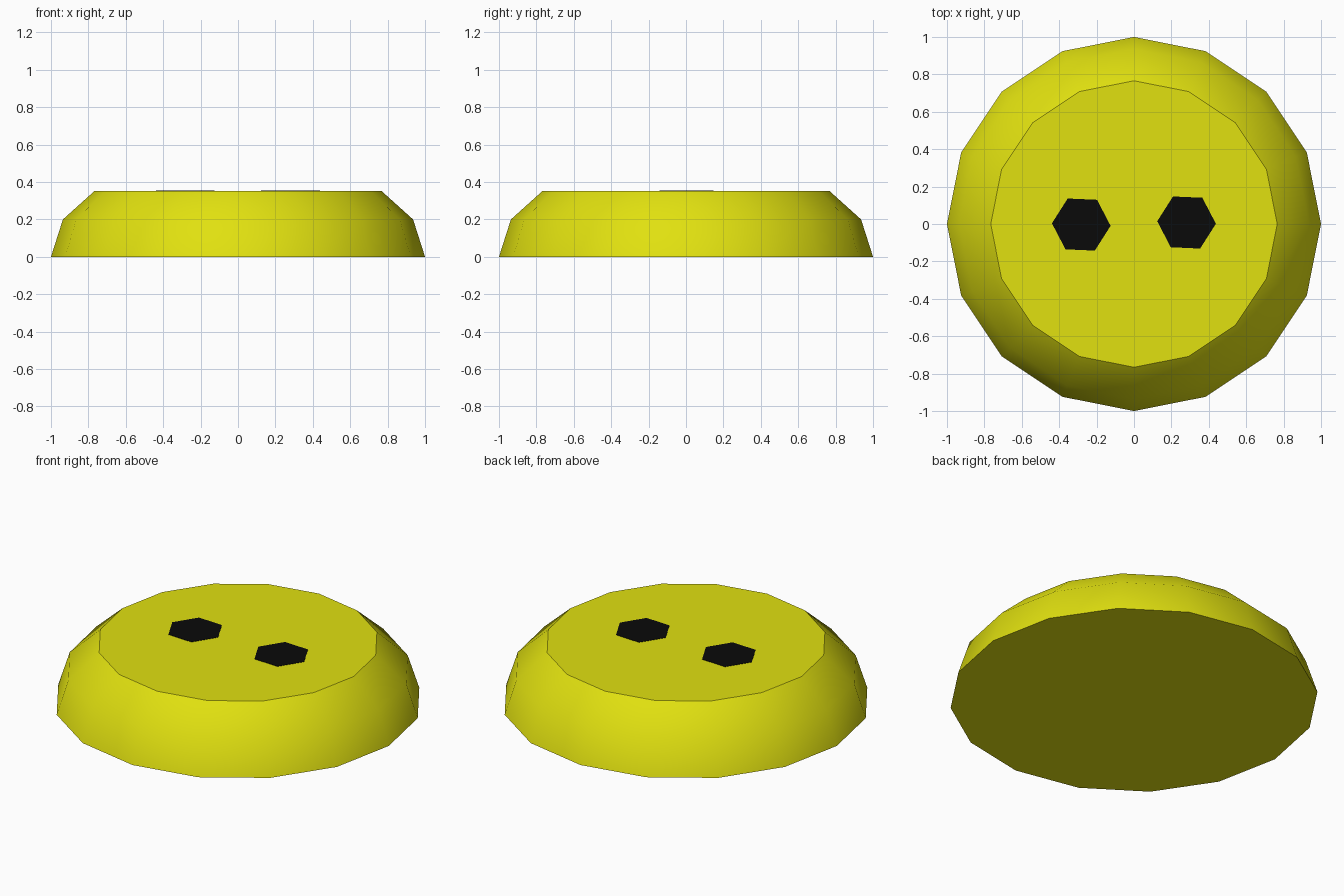
import bpy, bmesh, math
from mathutils import Matrix

if "Cube" in bpy.data.objects:
    bpy.data.objects.remove(bpy.data.objects["Cube"])


def material(name, rgb):
    m = bpy.data.materials.new(name)
    m.diffuse_color = (*rgb, 1.0)
    m.use_nodes = True
    m.node_tree.nodes["Principled BSDF"].inputs["Base Color"].default_value = m.diffuse_color
    return m


def make_object(name, bm, mat):
    mesh = bpy.data.meshes.new(name)
    bmesh.ops.recalc_face_normals(bm, faces=bm.faces)
    bm.to_mesh(mesh)
    bm.free()
    mesh.materials.append(mat)
    obj = bpy.data.objects.new(name, mesh)
    bpy.context.collection.objects.link(obj)
    return obj


yellow = material("yellow", (0.75, 0.75, 0.005))
black = material("black", (0.003, 0.003, 0.003))

# Domed body: 16-sided rings, smooth sides, flat sharp-edged caps
SIDES = 16
TOP = 0.353
PROFILE = [(1.0, 0.0), (0.936, 0.2), (0.766, TOP)]
bm = bmesh.new()
rings = []
for r, z in PROFILE:
    rings.append([bm.verts.new((r * math.cos(2 * math.pi * i / SIDES),
                                r * math.sin(2 * math.pi * i / SIDES), z))
                  for i in range(SIDES)])
for low, high in zip(rings, rings[1:]):
    for i in range(SIDES):
        j = (i + 1) % SIDES
        bm.faces.new((low[i], low[j], high[j], high[i])).smooth = True
for cap in (bm.faces.new(rings[0]), bm.faces.new(rings[-1])):
    for e in cap.edges:
        e.smooth = False
make_object("domed_body", bm, yellow)

# Two black hexagonal spots on the flat top, turned slightly clockwise
for name, x, y in (("left_spot", -0.282, -0.003), ("right_spot", 0.281, 0.008)):
    bm = bmesh.new()
    place = Matrix.Translation((x, y, TOP)) @ Matrix.Rotation(math.radians(-2.5), 4, 'Z')
    pts = [place @ (Matrix.Rotation(k * math.pi / 3, 4, 'Z') @ Matrix.Translation((0.157, 0, 0))).translation
           for k in range(6)]
    bottom = bm.faces.new([bm.verts.new((p.x, p.y, TOP - 0.002)) for p in pts])
    out = bmesh.ops.extrude_face_region(bm, geom=[bottom])
    bmesh.ops.translate(bm, vec=(0, 0, 0.004),
                        verts=[g for g in out["geom"] if isinstance(g, bmesh.types.BMVert)])
    make_object(name, bm, black)
